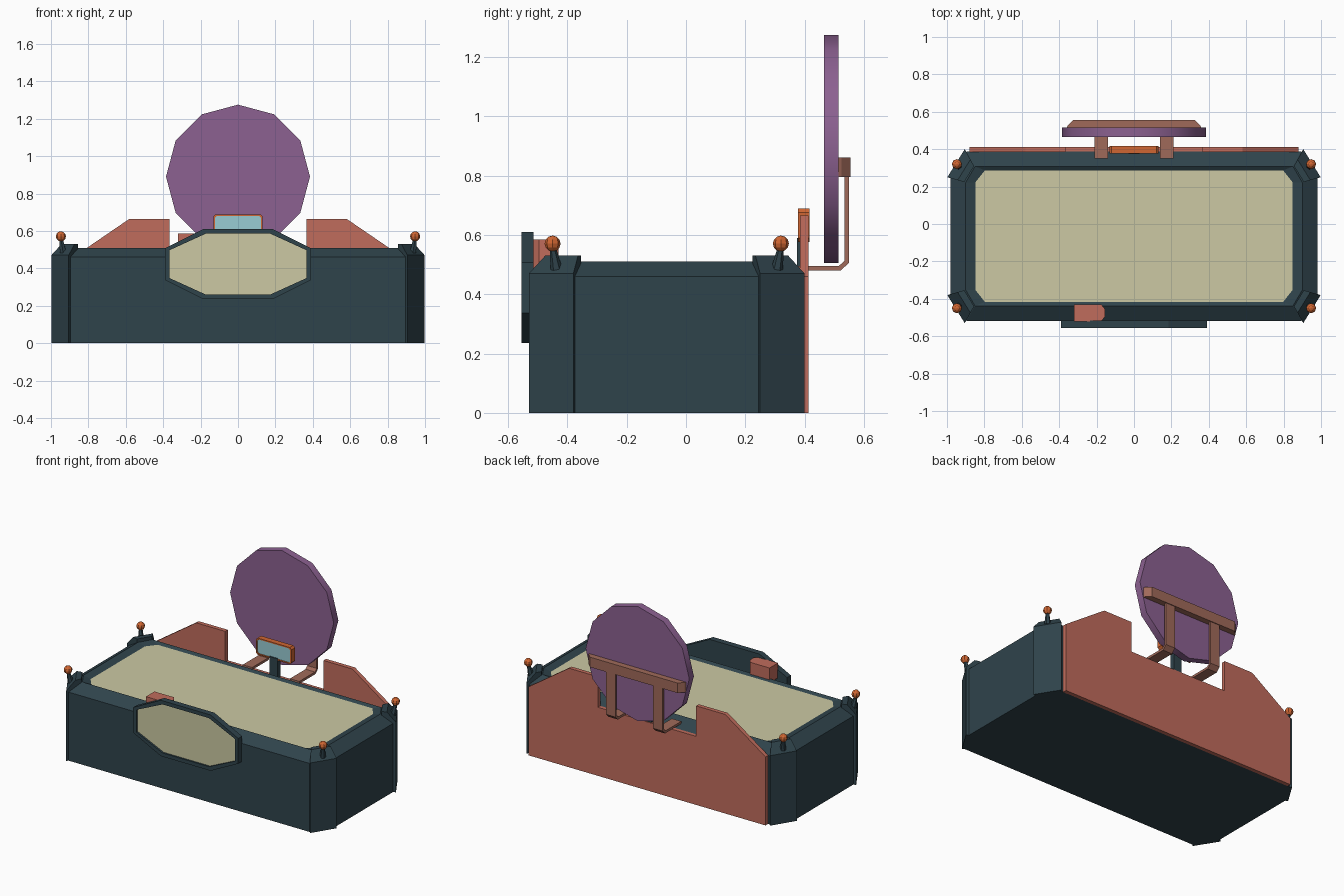
import bpy, bmesh, math
from mathutils import Vector

if "Cube" in bpy.data.objects:
    bpy.data.objects.remove(bpy.data.objects["Cube"])


def material(name, r, g, b):
    m = bpy.data.materials.new(name)
    lin = [((c / 255 + 0.055) / 1.055) ** 2.4 for c in (r, g, b)]
    m.diffuse_color = (*lin, 1)
    m.use_nodes = True
    m.node_tree.nodes["Principled BSDF"].inputs["Base Color"].default_value = m.diffuse_color
    return m


DARK = material("dark slate", 47, 67, 75)
CREAM = material("pale khaki", 204, 201, 163)
PURPLE = material("purple", 140, 97, 145)
SALMON = material("salmon red", 192, 108, 92)
ORANGE = material("orange", 208, 102, 50)
BLUE = material("pale blue", 152, 204, 212)
BROWN = material("brown", 160, 106, 90)
YC = -0.065  # middle of the body in y


def finish(name, bm, mats):
    bmesh.ops.recalc_face_normals(bm, faces=bm.faces)
    me = bpy.data.meshes.new(name)
    bm.to_mesh(me)
    bm.free()
    for m in mats:
        me.materials.append(m)
    ob = bpy.data.objects.new(name, me)
    bpy.context.collection.objects.link(ob)
    return ob


def loft(name, rings, *mats):
    """Skin a list of equal rings, cap both ends; last cap gets the last material."""
    bm = bmesh.new()
    vs = [[bm.verts.new(p) for p in r] for r in rings]
    n = len(rings[0])
    for a, b in zip(vs, vs[1:]):
        for i in range(n):
            j = (i + 1) % n
            bm.faces.new((a[i], a[j], b[j], b[i]))
    bm.faces.new(vs[0])
    bm.faces.new(vs[-1]).material_index = len(mats) - 1
    return finish(name, bm, mats)


def octagon(ax, ay, bx, by):
    q = [(ax, ay), (bx, by)]
    half = q + [(-x, y) for x, y in reversed(q)]
    return half + [(-x, -y) for x, y in half]


def plan(pts, z, yc=0):
    return [(x, y + yc, z) for x, y in pts]


def upright(pts, y, zc=0):
    return [(x, y, z + zc) for x, z in pts]


def box(name, x0, x1, y0, y1, z0, z1, mat):
    p = [(x0, y0), (x1, y0), (x1, y1), (x0, y1)]
    return loft(name, [plan(p, z0), plan(p, z1)], mat)


# Main body with sloped rim and inset top
outer = octagon(0.98, 0.31, 0.895, 0.4525)
loft("body", [plan(outer, 0, YC), plan(outer, 0.46, YC),
              plan(octagon(0.90, 0.287, 0.85, 0.3725), 0.51, YC),
              plan(octagon(0.848, 0.288, 0.797, 0.352), 0.497, YC)], DARK, CREAM)

# Corner posts with finials
profile = [(0, 0), (0, 0.47), (0.055, 0.53), (0.09, 0.53), (0.09, 0)]
for sx, sn in ((1, "right"), (-1, "left")):
    for sy, yn in ((1, "back"), (-1, "front")):
        tag = f"{yn}_{sn}"
        end_a = [(sx * (0.998 - d), YC + sy * (0.315 - 0.287 * d), z) for d, z in profile]
        end_b = [(sx * (0.905 - 0.554 * d), YC + sy * (0.465 - d), z) for d, z in profile]
        loft("corner_post_" + tag, [end_a, end_b], DARK)

        foot = Vector((sx * 0.935, YC + sy * 0.372, 0.485))
        tip = Vector((sx * 0.947, YC + sy * 0.385, 0.56))
        axis = tip - foot
        bm = bmesh.new()
        bmesh.ops.create_cone(bm, cap_ends=True, segments=6, radius1=0.02,
                              radius2=0.01, depth=axis.length)
        bmesh.ops.rotate(bm, verts=bm.verts,
                         matrix=Vector((0, 0, 1)).rotation_difference(axis).to_matrix())
        bmesh.ops.translate(bm, verts=bm.verts, vec=(foot + tip) / 2)
        finish("finial_stem_" + tag, bm, [DARK])

        bm = bmesh.new()
        bmesh.ops.create_uvsphere(bm, u_segments=8, v_segments=6, radius=0.027)
        bmesh.ops.translate(bm, verts=bm.verts, vec=tip + Vector((0, 0, 0.011)))
        finish("finial_ball_" + tag, bm, [ORANGE])

# Front plaque, framed with a recessed face
edge = octagon(0.39, 0.085, 0.185, 0.1875)
inner = octagon(0.365, 0.075, 0.172, 0.163)
loft("front_plaque", [upright(edge, -0.515, 0.4225), upright(edge, -0.555, 0.4225),
                      upright(inner, -0.555, 0.4225), upright(inner, -0.543, 0.4225)],
     DARK, CREAM)

# Small block on the front rim
block = [(-0.32, -0.52), (-0.175, -0.52), (-0.155, -0.495),
         (-0.155, -0.455), (-0.175, -0.43), (-0.32, -0.43)]
loft("rim_block", [plan(block, 0.485), plan(block, 0.585)], SALMON)

# Back panel with raised shoulders and a notch
side = [(0.88, 0), (0.88, 0.46), (0.58, 0.665), (0.365, 0.665), (0.365, 0.46)]
panel = side + [(-x, z) for x, z in reversed(side)]
loft("back_panel", [upright(panel, 0.385), upright(panel, 0.413)], SALMON)

# Small display on a post
frame = octagon(0.132, 0.043, 0.12, 0.056)
glass = octagon(0.122, 0.038, 0.112, 0.048)
loft("display", [upright(frame, 0.416, 0.633), upright(frame, 0.378, 0.633),
                 upright(glass, 0.378, 0.633), upright(glass, 0.383, 0.633)],
     ORANGE, BLUE)
box("display_post", -0.03, 0.03, 0.375, 0.408, 0.45, 0.59, DARK)

# Round upright disc
circle = [(0.385 * math.sin(k * math.pi / 6), 0.385 * math.cos(k * math.pi / 6))
          for k in range(12)]
disc = loft("disc", [upright(circle, 0.466, 0.89), upright(circle, 0.515, 0.89)], PURPLE)
bpy.context.view_layer.objects.active = disc
disc.select_set(True)
bpy.ops.object.shade_smooth_by_angle(angle=math.radians(40))

# Bent bracket legs and cross bar holding the disc
bend = [(0.35, 0.48), (0.522, 0.48), (0.55, 0.507), (0.55, 0.81),
        (0.535, 0.81), (0.535, 0.513), (0.516, 0.496), (0.35, 0.496)]
for s, sn in ((1, "right"), (-1, "left")):
    loft("bracket_leg_" + sn, [[(s * x, y, z) for y, z in bend] for x in (0.14, 0.21)], BROWN)
bar = [(-0.36, 0.513), (0.36, 0.513), (0.355, 0.525), (0.325, 0.555),
       (-0.325, 0.555), (-0.355, 0.525)]
loft("bracket_bar", [plan(bar, 0.795), plan(bar, 0.862)], BROWN)
